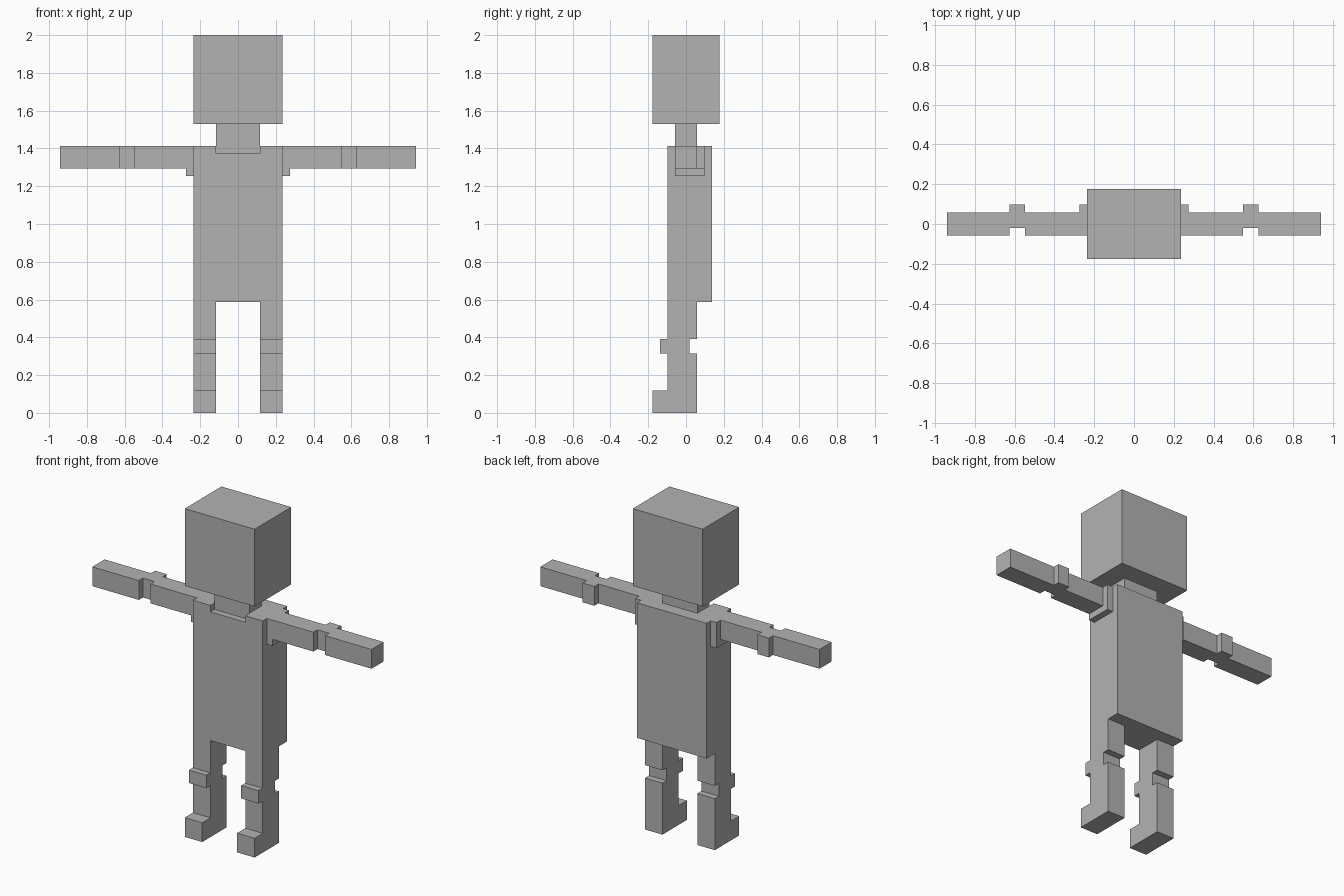
import bpy
import bmesh
from mathutils import Vector

cube = bpy.data.objects.get("Cube")
if cube:
    bpy.data.objects.remove(cube, do_unlink=True)

U = 2 / 51  # one block unit: the figure is 51 blocks tall

grey = bpy.data.materials.new("plain grey")
grey.use_nodes = True
grey.diffuse_color = (0.45, 0.45, 0.45, 1)
grey.node_tree.nodes["Principled BSDF"].inputs["Base Color"].default_value = grey.diffuse_color


def prism(name, outline, axis, low, high):
    """Extrude an outline along an axis; the outline uses the other two axes in order."""
    bm = bmesh.new()
    corners = []
    for a, b in outline:
        p = [a, b]
        p.insert(axis, low)
        corners.append(bm.verts.new(Vector(p) * U))
    face = bm.faces.new(corners)
    moved = bmesh.ops.extrude_face_region(bm, geom=[face])["geom"]
    step = Vector((0, 0, 0))
    step[axis] = (high - low) * U
    bmesh.ops.translate(bm, vec=step, verts=[v for v in moved if isinstance(v, bmesh.types.BMVert)])
    bmesh.ops.recalc_face_normals(bm, faces=bm.faces)
    mesh = bpy.data.meshes.new(name)
    bm.to_mesh(mesh)
    bm.free()
    mesh.materials.append(grey)
    obj = bpy.data.objects.new(name, mesh)
    bpy.context.collection.objects.link(obj)
    return obj


def box(name, x, y, z):
    outline = [(x[0], y[0]), (x[1], y[0]), (x[1], y[1]), (x[0], y[1])]
    return prism(name, outline, 2, *z)


# Head and neck
box("head", (-6, 6), (-4.5, 4.5), (39, 51))
box("neck", (-3, 3), (-1.5, 1.5), (35, 39))

# Torso, with a shallow collar notch in its front top edge
torso = box("torso", (-6, 6), (-2.5, 3.5), (15, 36))
cutter = box("collar_cutter", (-3, 3), (-4, -1.5), (35, 38))
cutter.hide_render = True
cutter.hide_viewport = True
cut = torso.modifiers.new("collar notch", "BOOLEAN")
cut.operation = "DIFFERENCE"
cut.solver = "EXACT"
cut.object = cutter

# Limb outlines: legs seen from the side, arms seen from above
leg = [(-4.5, 0), (1.5, 0), (1.5, 8), (0.5, 8), (0.5, 10), (1.5, 10), (1.5, 15),
       (-2.5, 15), (-2.5, 10), (-3.5, 10), (-3.5, 8), (-2.5, 8), (-2.5, 3), (-4.5, 3)]
arm = [(7, -1.5), (14, -1.5), (14, -0.5), (16, -0.5), (16, -1.5), (24, -1.5),
       (24, 1.5), (16, 1.5), (16, 2.5), (14, 2.5), (14, 1.5), (7, 1.5)]

for side, s in (("left", 1), ("right", -1)):
    prism(side + "_leg", leg, 0, 3 * s, 6 * s)
    prism(side + "_arm", [(x * s, y) for x, y in arm], 2, 33, 36)
    box(side + "_shoulder", (6 * s, 7 * s), (-1.5, 2.5), (32, 36))
